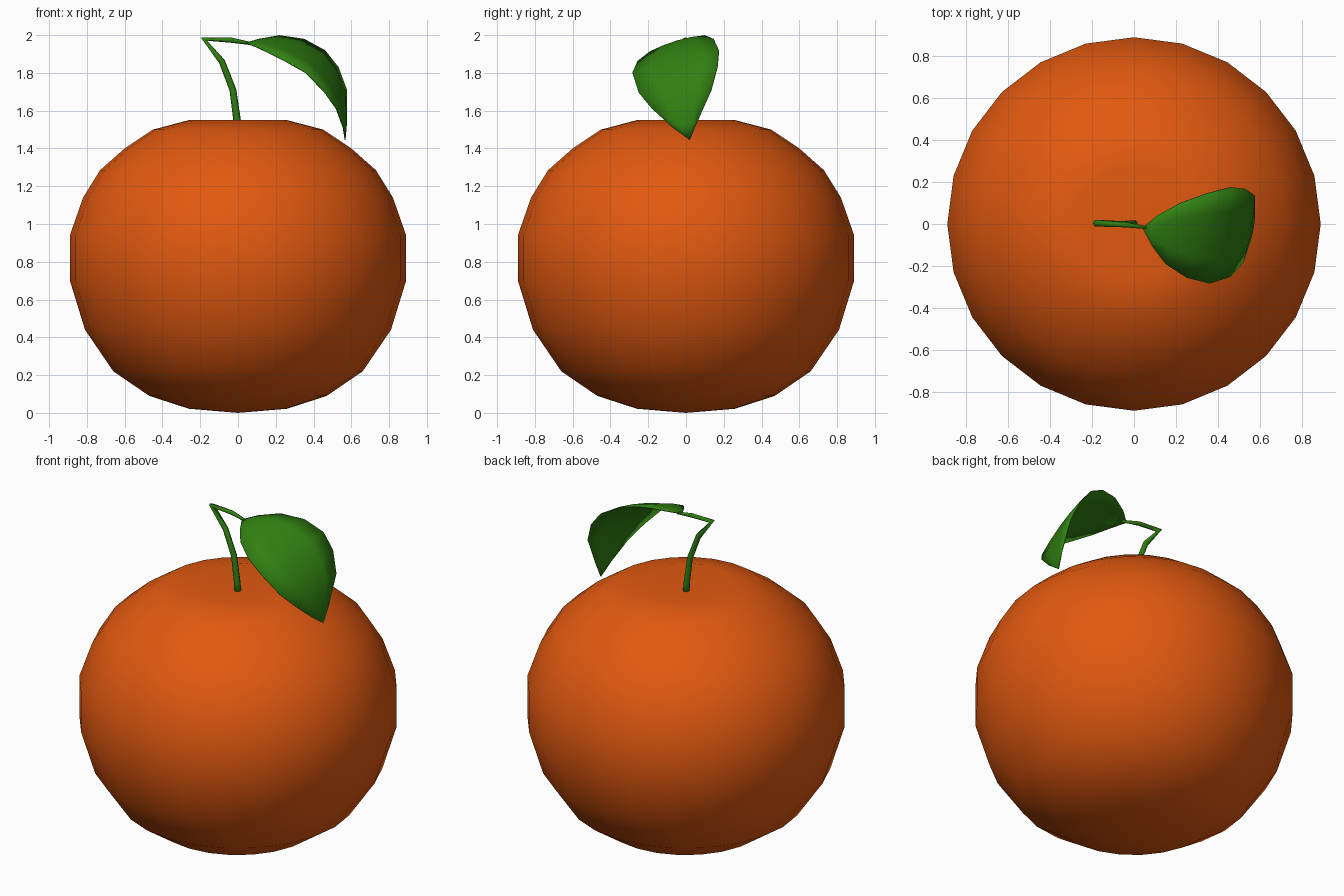
import bpy, bmesh, math
from mathutils import Vector

if "Cube" in bpy.data.objects:
    bpy.data.objects.remove(bpy.data.objects["Cube"])


def material(name, rgb):
    m = bpy.data.materials.new(name)
    m.diffuse_color = (*rgb, 1)
    m.use_nodes = True
    m.node_tree.nodes["Principled BSDF"].inputs["Base Color"].default_value = m.diffuse_color
    return m


def finish(name, bm, mat):
    bmesh.ops.recalc_face_normals(bm, faces=bm.faces)
    me = bpy.data.meshes.new(name)
    bm.to_mesh(me)
    bm.free()
    me.materials.append(mat)
    for p in me.polygons:
        p.use_smooth = True
    ob = bpy.data.objects.new(name, me)
    bpy.context.collection.objects.link(ob)
    return ob


orange = material("orange peel", (0.76, 0.10, 0.005))
green = material("leaf green", (0.03, 0.215, 0.006))

# Fruit: lathed profile with 24 sides and a shallow dimple on top
profile = [(0, 0), (0.26, 0.022), (0.47, 0.09), (0.66, 0.22), (0.81, 0.44),
           (0.89, 0.70), (0.89, 0.94), (0.82, 1.14), (0.73, 1.285),
           (0.60, 1.40), (0.45, 1.50), (0.26, 1.55), (0, 1.50)]
bm = bmesh.new()
verts = [bm.verts.new((r, 0, z)) for r, z in profile]
edges = [bm.edges.new(pair) for pair in zip(verts, verts[1:])]
bmesh.ops.spin(bm, geom=verts + edges, axis=(0, 0, 1), cent=(0, 0, 0),
               angle=math.tau, steps=24)
bmesh.ops.remove_doubles(bm, verts=bm.verts, dist=0.001)
finish("fruit", bm, orange)

# Stem: bent six-sided tube, swept along a path
path = [(0, 0, 1.47), (-0.005, 0, 1.55), (-0.027, 0, 1.71), (-0.085, 0, 1.86),
        (-0.18, 0.004, 1.978), (-0.04, -0.004, 1.974), (0.07, -0.018, 1.955)]
radii = [0.021, 0.02, 0.018, 0.017, 0.018, 0.014, 0.008]
path = [Vector(p) for p in path]
side = Vector((0, 1, 0))
bm = bmesh.new()
rings = []
for i, (p, r) in enumerate(zip(path, radii)):
    t_in = (p - path[max(i - 1, 0)]).normalized()
    t_out = (path[min(i + 1, len(path) - 1)] - p).normalized()
    out = (t_in + t_out).normalized().cross(side).normalized()
    rings.append([bm.verts.new(p + r * (math.cos(a) * out + math.sin(a) * side))
                  for a in (k * math.tau / 6 for k in range(6))])
for a, b in zip(rings, rings[1:]):
    for k in range(6):
        j = (k + 1) % 6
        bm.faces.new((a[k], a[j], b[j], b[k]))
bm.faces.new(rings[0])
bm.faces.new(rings[-1])
finish("stem", bm, green)

# Leaf: drooping blade lofted between its two edges, slightly arched
front_edge = [(0.09, -0.11, 1.94), (0.15, -0.19, 1.912), (0.25, -0.255, 1.862),
              (0.36, -0.283, 1.80), (0.46, -0.25, 1.695), (0.52, -0.18, 1.61),
              (0.557, -0.07, 1.51)]
back_edge = [(0.11, 0.04, 1.978), (0.22, 0.10, 1.997), (0.35, 0.147, 1.978),
             (0.46, 0.175, 1.918), (0.53, 0.167, 1.83), (0.575, 0.135, 1.71),
             (0.575, 0.06, 1.54)]
bm = bmesh.new()
rows = []
for i, (f, b) in enumerate(zip(front_edge, back_edge)):
    f, b = Vector(f), Vector(b)
    arch = 0.1 * (b - f).length
    slope = i / 6
    lift = Vector((0.5 * slope, 0, 1 - slope)) * arch
    rows.append([bm.verts.new(f.lerp(b, s) + lift * 4 * s * (1 - s) * 0.6)
                 for s in (0, 0.25, 0.5, 0.75, 1)])
base = bm.verts.new((0.04, -0.018, 1.957))
tip = bm.verts.new((0.567, 0.02, 1.445))
for k in range(4):
    bm.faces.new((base, rows[0][k], rows[0][k + 1]))
    bm.faces.new((tip, rows[-1][k + 1], rows[-1][k]))
    for a, b in zip(rows, rows[1:]):
        bm.faces.new((a[k], b[k], b[k + 1], a[k + 1]))
leaf = finish("leaf", bm, green)
thick = leaf.modifiers.new("thickness", 'SOLIDIFY')
thick.thickness = 0.005
thick.offset = 0
